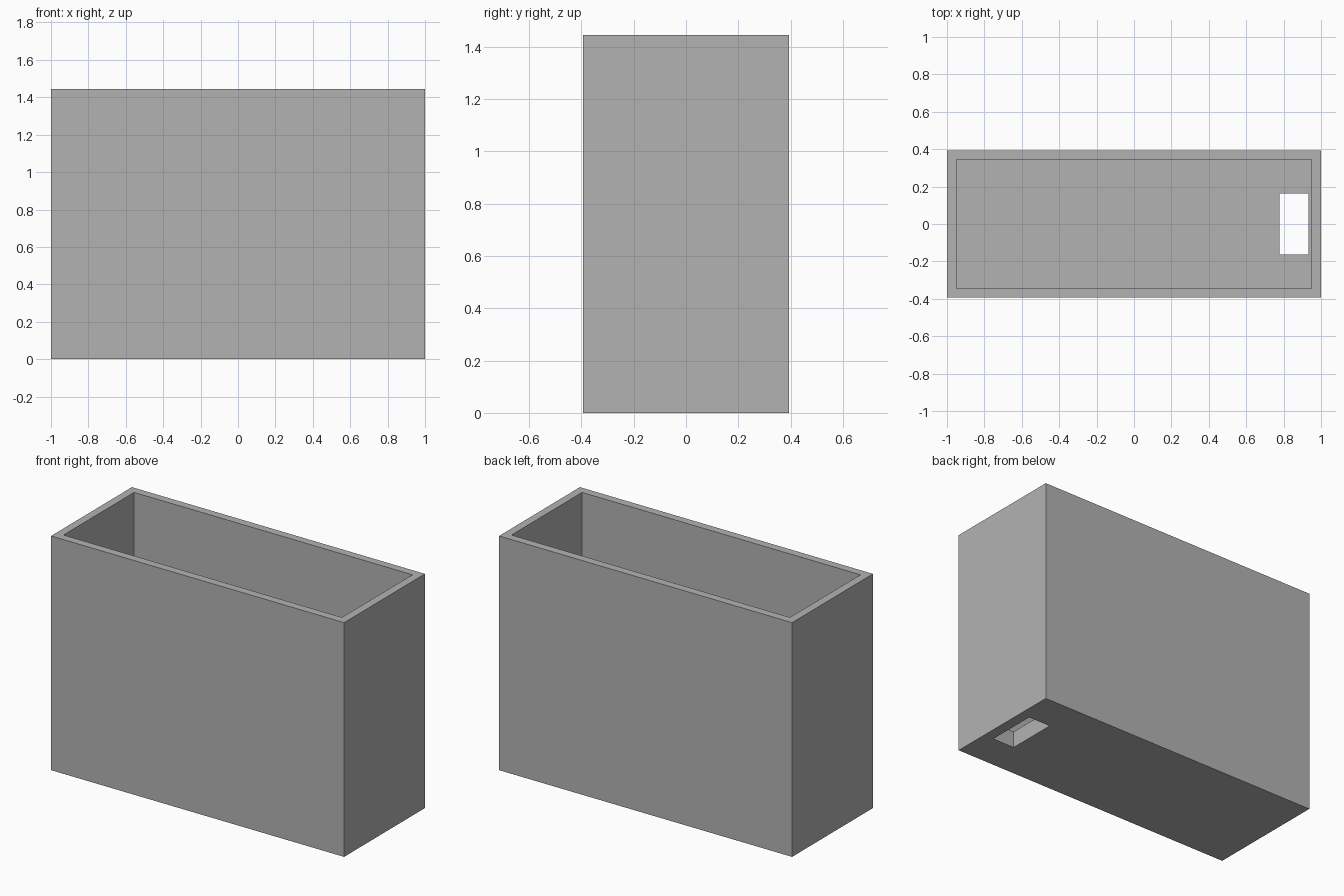
import bpy
import bmesh

cube = bpy.data.objects.get("Cube")
if cube:
    bpy.data.objects.remove(cube, do_unlink=True)

WIDTH, DEPTH, HEIGHT = 2.0, 0.788, 1.445
WALL, FLOOR = 0.05, 0.105
SLOT_X, SLOT_Y = (0.777, 0.932), (-0.163, 0.163)

grey = bpy.data.materials.new("plain grey")
grey.use_nodes = True
colour = (0.45, 0.45, 0.45, 1)
grey.diffuse_color = colour
grey.node_tree.nodes["Principled BSDF"].inputs["Base Color"].default_value = colour


def box(name, xs, ys, zs):
    """Box spanning the given ranges."""
    bm = bmesh.new()
    bmesh.ops.create_cube(bm, size=1)
    for v in bm.verts:
        v.co = [r[0] if c < 0 else r[1] for c, r in zip(v.co, (xs, ys, zs))]
    mesh = bpy.data.meshes.new(name)
    bm.to_mesh(mesh)
    bm.free()
    mesh.materials.append(grey)
    obj = bpy.data.objects.new(name, mesh)
    bpy.context.collection.objects.link(obj)
    return obj


def cut(target, cutter):
    mod = target.modifiers.new(cutter.name, "BOOLEAN")
    mod.operation = "DIFFERENCE"
    mod.solver = "EXACT"
    mod.object = cutter
    cutter.hide_render = True
    cutter.hide_set(True)


# Open-topped container
x, y = WIDTH / 2, DEPTH / 2
container = box("container", (-x, x), (-y, y), (0, HEIGHT))

# Hollow interior
cut(container, box("interior_cutter", (WALL - x, x - WALL), (WALL - y, y - WALL), (FLOOR, HEIGHT + 0.1)))

# Slot through the floor beside one end wall
cut(container, box("floor_slot_cutter", SLOT_X, SLOT_Y, (-0.1, FLOOR + 0.1)))
